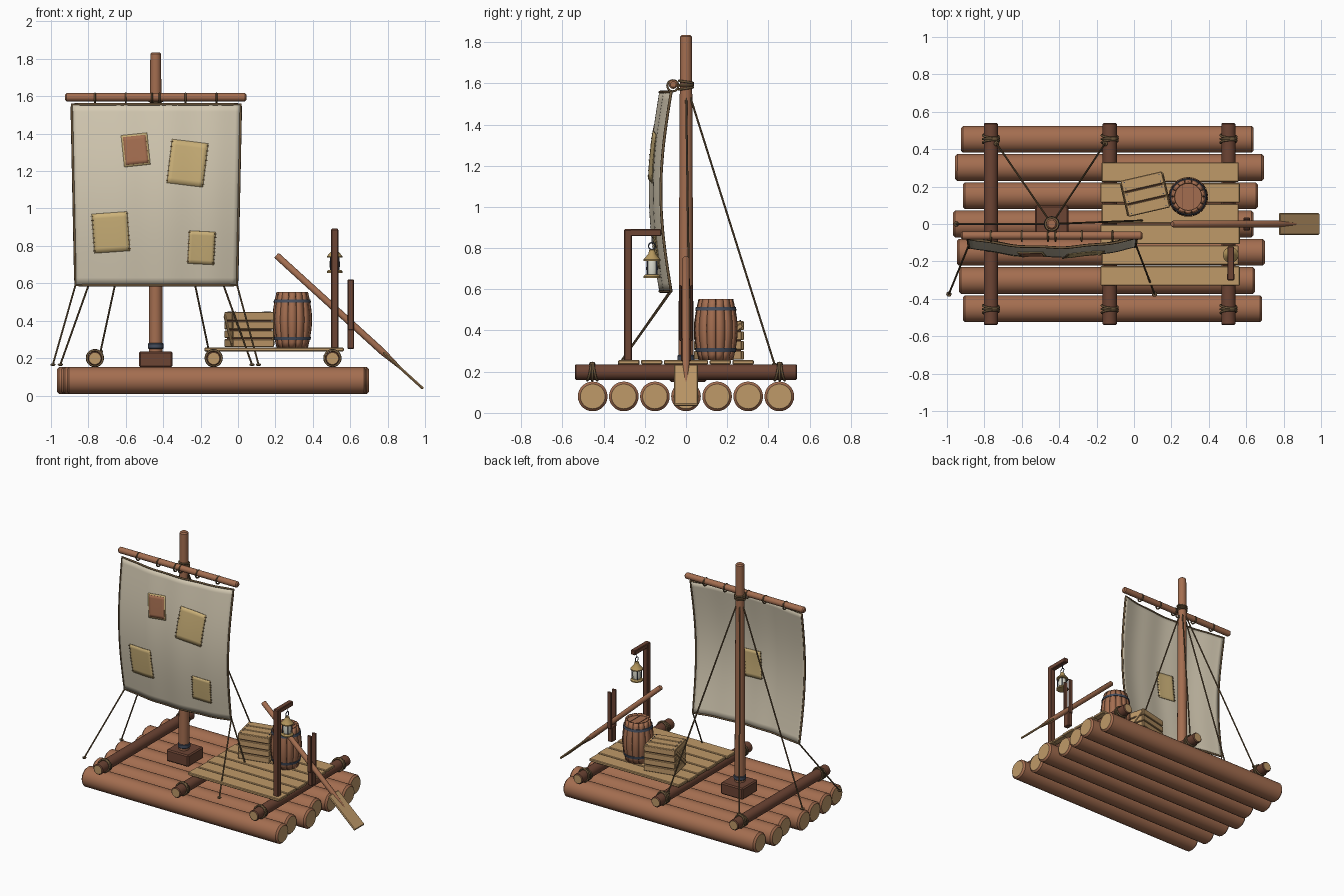
import bpy, bmesh, math
from math import sin, cos, pi, radians
from mathutils import Vector, Matrix

if "Cube" in bpy.data.objects:
    bpy.data.objects.remove(bpy.data.objects["Cube"])


def mat(name, r, g, b):
    m = bpy.data.materials.new(name)
    m.use_nodes = True
    m.diffuse_color = (r, g, b, 1)
    m.node_tree.nodes["Principled BSDF"].inputs["Base Color"].default_value = (r, g, b, 1)
    return m


BARK = mat("reddish bark", .37, .155, .08)
DARK = mat("dark wood", .15, .058, .034)
PALE = mat("pale wood", .52, .32, .14)
CLOTH = mat("sail cloth", .66, .59, .45)
PATCH = mat("straw cloth", .60, .44, .19)
IRON = mat("blue iron", .06, .075, .11)
ROPE = mat("rope", .15, .095, .045)
BRASS = mat("brass", .46, .31, .11)
GLASS = mat("lantern glass", .72, .72, .62)


def finish(bm, name, mats, matrix=Matrix(), angle=35):
    bm.normal_update()
    me = bpy.data.meshes.new(name)
    for f in bm.faces:
        f.smooth = True
    bm.transform(matrix)
    bm.to_mesh(me)
    bm.free()
    me.set_sharp_from_angle(angle=radians(angle))
    for m in mats:
        me.materials.append(m)
    ob = bpy.data.objects.new(name, me)
    bpy.context.collection.objects.link(ob)
    return ob


def aim(a, b):
    d = Vector(b) - Vector(a)
    return Matrix.Translation(a) @ d.to_track_quat('Z', 'Y').to_matrix().to_4x4()


def lathe(name, profile, m, mats, sides=24):
    """Turn (height, radius) pairs about z; flat end caps take the last material."""
    bm = bmesh.new()
    rings = [[bm.verts.new((r * cos(2 * pi * i / sides), r * sin(2 * pi * i / sides), h))
              for i in range(sides)] for h, r in profile]
    for p, q in zip(rings, rings[1:]):
        for i in range(sides):
            j = (i + 1) % sides
            bm.faces.new((p[i], p[j], q[j], q[i]))
    for cap in (rings[0][::-1], rings[-1]):
        bm.faces.new(cap).material_index = len(mats) - 1
    return finish(bm, name, mats, m)


def rod(name, a, b, r0, r1, mats, chamfer=.0, sides=24):
    n = (Vector(b) - Vector(a)).length
    prof = [(0, r0), (n, r1)]
    if chamfer:
        prof = [(0, r0 - chamfer), (chamfer, r0), (n - chamfer, r1), (n, r1 - chamfer)]
    return lathe(name, prof, aim(a, b), mats, sides)


def boxes(name, items, material, m=Matrix(), bevel=.004):
    """Bevelled boxes from (size, centre[, rotation matrix])."""
    bm = bmesh.new()
    for size, loc, *rot in items:
        t = Matrix.Translation(loc) @ (rot[0] if rot else Matrix()) @ Matrix.Diagonal((*size, 1))
        bmesh.ops.create_cube(bm, size=1, matrix=t)
    if bevel:
        bmesh.ops.bevel(bm, geom=bm.edges[:], offset=bevel, segments=1, affect='EDGES')
    return finish(bm, name, [material], m, 20)


def tube(name, pts, r, material, closed=False):
    cu = bpy.data.curves.new(name, 'CURVE')
    cu.dimensions = '3D'
    cu.bevel_depth, cu.bevel_resolution, cu.use_fill_caps = r, 2, True
    sp = cu.splines.new('POLY')
    sp.points.add(len(pts) - 1)
    for p, co in zip(sp.points, pts):
        p.co = (*co, 1)
    sp.use_cyclic_u = closed
    cu.materials.append(material)
    ob = bpy.data.objects.new(name, cu)
    bpy.context.collection.objects.link(ob)
    return ob


def ring(name, centre, axis, R, r, material):
    m = aim(centre, Vector(centre) + Vector(axis))
    tube(name, [m @ Vector((R * cos(i * pi / 10), R * sin(i * pi / 10), 0)) for i in range(20)],
         r, material, True)


# Float logs, cross beams and lashings
ends = [(-.915, .685), (-.936, .647), (-.947, .70), (-.968, .64), (-.915, .663), (-.957, .695), (-.925, .64)]
for i, (a, b) in enumerate(ends):
    y = (i - 3) * .151
    rod("float_log", (a, y, .08), (b, y, .08), .072, .072, [BARK, PALE], .012, 28)
for x in (-.765, -.13, .505):
    rod("cross_beam", (x, -.54, .198), (x, .54, .198), .038, .038, [DARK, PALE], .006)
    for s in (-1, 1):
        for k in (-1, 0, 1):
            ring("beam_lashing", (x, s * .455 + k * .015, .2), (.1 * k, 1, .2 * k), .043, .006, ROPE)

# Deck planks
boxes("deck_planks", [((.745 - .012 * (i % 2), .104, .02), (.193, (i - 2.5) * .111, .246)) for i in range(6)], PALE)

# Mast, step and collar
MX = -.44
boxes("mast_step", [((.18, .18, .085), (MX, .01, .193))], DARK, bevel=.008)
rod("mast", (MX, 0, .16), (MX, 0, 1.835), .037, .029, [BARK], .008)
rod("mast_collar", (MX, 0, .25), (MX, 0, .28), .042, .042, [IRON], .004)
for k in range(3):
    ring("mast_lashing", (MX, 0, 1.575 + .016 * k), (0, .15 * (k - 1), 1), .034, .006, ROPE)

# Yard with ties
rod("yard", (-.925, -.062, 1.595), (.045, -.062, 1.595), .022, .022, [BARK], .008)
for x in (-.765, -.60, -.46, -.42, -.28, -.115):
    ring("yard_tie", (x, -.064, 1.588), (1, 0, 0), .027, .005, ROPE)

# Sail surface
Z0, Z1 = .59, 1.557


def half(v):
    return .432 + .02 * v


def sail_y(x, z):
    v = (z - Z0) / (Z1 - Z0)
    u = (x + .437) / half(v)
    return -.075 - .05 * sin(pi * v) - .05 * (1 - u * u) - .003 * sin(11 * u)


def sheet(name, material, nx, nz, fn, thick):
    bm = bmesh.new()
    g = [[bm.verts.new(fn(i / nx, j / nz)) for i in range(nx + 1)] for j in range(nz + 1)]
    for j in range(nz):
        for i in range(nx):
            bm.faces.new((g[j][i], g[j][i + 1], g[j + 1][i + 1], g[j + 1][i]))
    ob = finish(bm, name, [material])
    s = ob.modifiers.new("thickness", 'SOLIDIFY')
    s.thickness, s.offset = thick, 0
    return ob


def sail_pt(s, v):
    z = Z0 + (Z1 - Z0) * v
    x = -.437 + (2 * s - 1) * half(v)
    return Vector((x, sail_y(x, z), z))


sheet("sail", CLOTH, 32, 24, sail_pt, .006)
T = [i / 20 for i in range(20)]
tube("sail_hem", [sail_pt(t, 0) for t in T] + [sail_pt(1, t) for t in T] +
     [sail_pt(1 - t, 1) for t in T] + [sail_pt(0, 1 - t) for t in T], .007, ROPE, True)


# Sewn patches with stitches along the sides
def patch(name, material, cx, cz, w, h, deg, off=-.006, stitched=True):
    a = radians(deg)

    def at(s, t):
        px, pz = (s - .5) * w, (t - .5) * h
        x, z = cx + px * cos(a) - pz * sin(a), cz + px * sin(a) + pz * cos(a)
        return Vector((x, sail_y(x, z) + off, z))
    sheet(name, material, 8, 8, at, .004)
    if stitched:
        boxes(name + "_stitches", [((.012, .004, .004), at(s, (k + .5) / 9) + Vector((0, off * .4, 0)))
                                   for s in (0, 1) for k in range(9)], ROPE, bevel=0)


patch("straw_patch_upper", PATCH, -.27, 1.242, .195, .235, -7)
patch("straw_patch_left", PATCH, -.68, .872, .19, .21, 4)
patch("straw_patch_lower", PATCH, -.195, .79, .14, .175, -3)
patch("red_patch_border", PATCH, -.547, 1.313, .14, .17, 6, stitched=False)
patch("red_patch", BARK, -.547, 1.313, .122, .15, 6, -.009, False)
patch("back_patch", PATCH, -.43, 1.03, .14, .20, -4, .006)

# Stays from the mast and sheets from the sail corners
lines = [((MX, 0, 1.6), p) for p in ((-.95, 0, .165), (.075, .02, .165), (-.735, .43, .235), (-.155, .43, .235))]
lines += [(sail_pt(0, 0), (-.99, -.375, .165)), (sail_pt(1, 0), (.11, -.375, .165))]
for a, b in lines:
    rod("rigging_line", a, b, .005, .005, [ROPE], sides=8)
    ring("line_knot", b, (0, 0, 1), .008, .006, ROPE)

# Barrel of separate staves
BX, BY, BZ = .29, .145, .256
AT = Matrix.Translation((BX, BY, BZ))


def barrel_r(h):
    return .084 + .022 * sin(pi * h / .298)


hs = [.298 * i / 10 for i in range(11)]
lathe("barrel_core", [(h, barrel_r(h) - .007) for h in hs[:-1]], AT, [DARK], 32)
lathe("barrel_lid", [(.265, .08), (.283, .08)], AT, [BARK], 32)
boxes("lid_seams", [((.003, .14, .003), (x, 0, .284)) for x in (-.03, .03)], DARK, AT, 0)
STAVES = 14
bm = bmesh.new()
for k in range(STAVES):
    cols = [[bm.verts.new((barrel_r(h) * cos(a), barrel_r(h) * sin(a), h)) for h in hs]
            for a in [(k + f) * 2 * pi / STAVES for f in (.04, .5, .96)]]
    for p, q in zip(cols, cols[1:]):
        for i in range(10):
            bm.faces.new((p[i], q[i], q[i + 1], p[i + 1]))
staves = finish(bm, "barrel_staves", [BARK], AT)
s = staves.modifiers.new("thickness", 'SOLIDIFY')
s.thickness, s.offset = .012, -1
for h in (.04, .24):
    lathe("barrel_hoop", [(h + d, barrel_r(h + d) + .004) for d in (0, .018)], AT, [IRON], 32)

# Slatted crate
C = Matrix.Translation((.06, .16, .256)) @ Matrix.Rotation(radians(13), 4, 'Z')
boxes("crate_core", [((.205, .175, .17), (0, 0, .09))], DARK, C)
slats = []
for k in range(4):
    z = .024 + k * .0475
    for s in (-1, 1):
        slats += [((.225, .012, .042), (0, s * .093, z)), ((.012, .175, .042), (s * .107, 0, z))]
slats += [((.226, .062, .012), (0, (k - 1) * .067, .185)) for k in range(3)]
for s in (-1, 1):
    slats += [((.01, .23, .022), (s * .115, 0, .095), Matrix.Rotation(radians(42), 4, 'X'))]
boxes("crate_slats", slats, PALE, C, .003)
boxes("crate_nails", [((.006, .006, .004), (s * .095, (k - 1) * .067 + d, .192))
                      for s in (-1, 1) for k in range(3) for d in (-.018, .018)], IRON, C, 0)

# Lantern post, arm and lantern
boxes("lantern_post", [((.038, .038, .64), (.517, -.282, .57)), ((.036, .18, .034), (.517, -.21, .875))], DARK)
L = Matrix.Translation((.517, -.165, 0))
lathe("lantern_base", [(.655, .042), (.663, .042), (.672, .034)], L, [BRASS])
lathe("lantern_glass", [(.67, .024), (.70, .029), (.74, .024)], L, [GLASS])
lathe("lantern_roof", [(.737, .042), (.744, .042), (.772, .018), (.79, .014), (.794, .008)], L, [BRASS])
for k in range(4):
    c, d = .033 * cos(k * pi / 2 + pi / 4), .033 * sin(k * pi / 2 + pi / 4)
    rod("lantern_bar", L @ Vector((c, d, .66)), L @ Vector((c, d, .742)), .003, .003, [IRON], sides=8)
ring("lantern_handle", L @ Vector((0, 0, .81)), (1, 0, 0), .017, .003, IRON)
rod("lantern_hook", L @ Vector((0, 0, .822)), L @ Vector((0, 0, .862)), .003, .003, [IRON], sides=8)

# Steering oar in its forked post
boxes("oar_fork", [((.036, .05, .11), (.603, 0, .305))] +
      [((.034, .014, .27), (.603, s * .027, .485)) for s in (-1, 1)], DARK)
a, b = Vector((.205, 0, .75)), Vector((.99, 0, .036))
n = (b - a).length
O = aim(a, b)
lathe("oar_shaft", [(0, .014), (.006, .018), (n * .72, .018), (n * .88, .004)], O, [BARK], 16)
w = Matrix.Translation(a) @ Matrix.Rotation(math.atan2(a.z - b.z, b.x - a.x), 4, 'Y')
boxes("oar_blade", [((.29, .115, .014), (n - .145, 0, 0))], PALE, w, .005)
